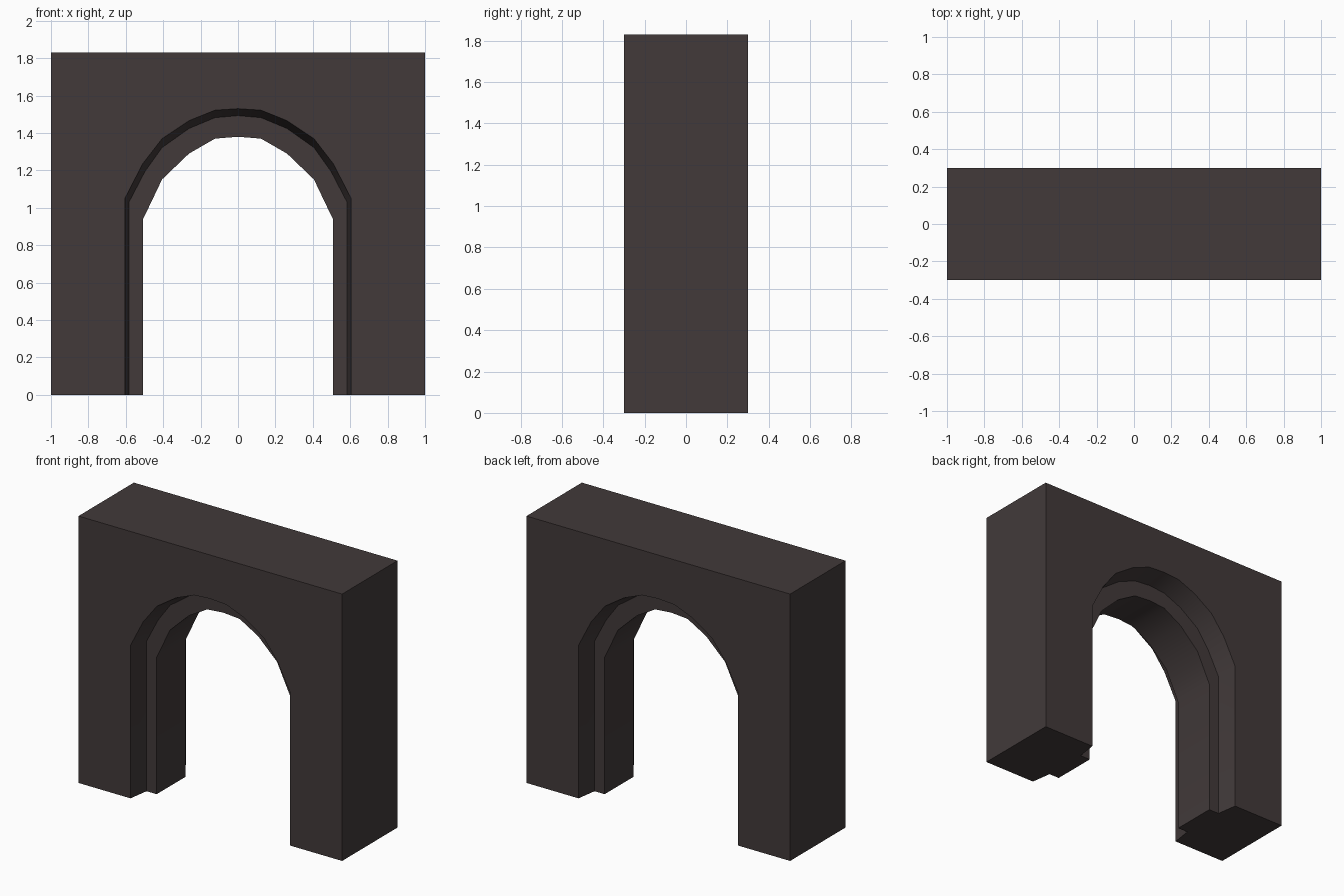
import bpy
import bmesh
from math import radians

cube = bpy.data.objects.get("Cube")
if cube:
    bpy.data.objects.remove(cube, do_unlink=True)

stone = bpy.data.materials.new("dark stone")
stone.use_nodes = True
color = (0.054, 0.042, 0.042, 1)
stone.diffuse_color = color
stone.node_tree.nodes["Principled BSDF"].inputs["Base Color"].default_value = color

HALF_WIDTH, HEIGHT, DEPTH, RIB = 1.0, 1.83, 0.3, 0.157

# Half profiles of the opening, from the floor up to the crown
face_half = [(.605, 0), (.605, 1.05), (.51, 1.235), (.406, 1.37), (.262, 1.466), (.123, 1.522), (0, 1.53)]
step_half = [(.584, 0), (.584, 1.028), (.497, 1.195), (.406, 1.322), (.262, 1.424), (.123, 1.482), (0, 1.493)]
rib_half = [(.507, 0), (.507, .941), (.457, 1.045), (.406, 1.152), (.262, 1.29), (.123, 1.37), (0, 1.38)]


def mirrored(half):
    return half + [(-x, z) for x, z in reversed(half[:-1])]


bm = bmesh.new()


def ring(profile, y):
    return [bm.verts.new((x, y, z)) for x, z in profile]


def bridge(a, b):
    for i in range(len(a) - 1):
        bm.faces.new((a[i], a[i + 1], b[i + 1], b[i]))


# Opening: flared reveal, rib face, soffit, rib face, flared reveal
rings = [ring(mirrored(half), y) for half, y in (
    (face_half, -DEPTH), (step_half, -RIB), (rib_half, -RIB),
    (rib_half, RIB), (step_half, RIB), (face_half, DEPTH))]
for a, b in zip(rings, rings[1:]):
    bridge(a, b)

# Outer block: sides and top, then front and back walls
block = [(HALF_WIDTH, 0), (HALF_WIDTH, HEIGHT), (-HALF_WIDTH, HEIGHT), (-HALF_WIDTH, 0)]
front, back = ring(block, -DEPTH), ring(block, DEPTH)
bridge(front, back)
for outer, inner in ((front, rings[0]), (back, rings[-1])):
    bm.faces.new(outer + inner[::-1])

# Undersides of the two legs
for end in (0, -1):
    bm.faces.new([front[end]] + [r[end] for r in rings] + [back[end]])

bmesh.ops.recalc_face_normals(bm, faces=bm.faces[:])
mesh = bpy.data.meshes.new("archway")
bm.to_mesh(mesh)
bm.free()
mesh.materials.append(stone)
archway = bpy.data.objects.new("archway", mesh)
bpy.context.collection.objects.link(archway)

bpy.ops.object.select_all(action="DESELECT")
archway.select_set(True)
bpy.context.view_layer.objects.active = archway
bpy.ops.object.shade_smooth_by_angle(angle=radians(30))
